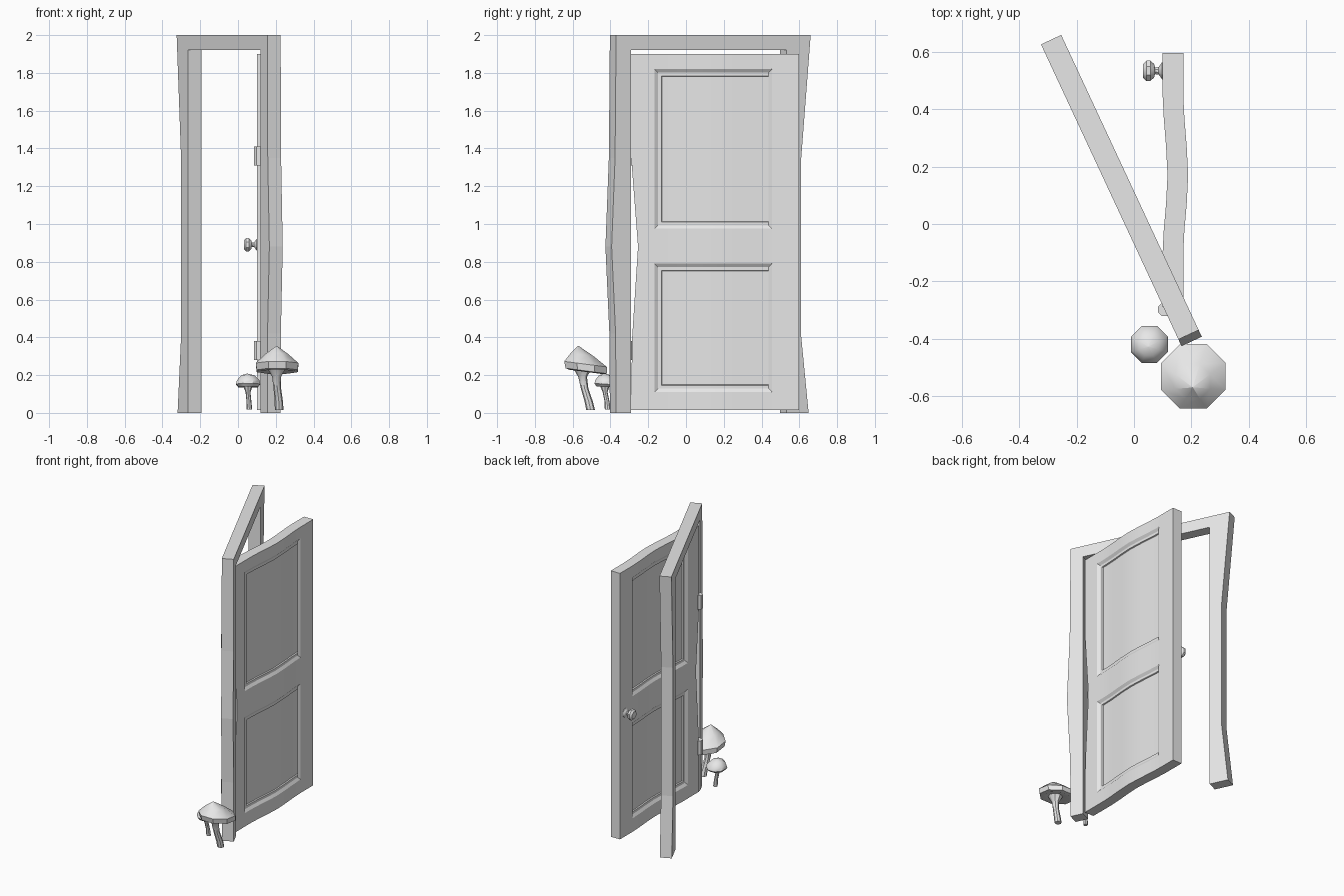
import bpy, bmesh
from math import sin, cos, pi, radians
from mathutils import Vector

if "Cube" in bpy.data.objects:
    bpy.data.objects.remove(bpy.data.objects["Cube"])

# one plain grey for every part
GREY = (0.8, 0.8, 0.8, 1)
grey = bpy.data.materials.new("plain_grey")
grey.use_nodes = True
grey.diffuse_color = GREY
next(n for n in grey.node_tree.nodes if n.type == 'BSDF_PRINCIPLED').inputs["Base Color"].default_value = GREY


def finish(bm, name, smooth=None):
    bmesh.ops.recalc_face_normals(bm, faces=bm.faces)
    mesh = bpy.data.meshes.new(name)
    bm.to_mesh(mesh)
    bm.free()
    mesh.materials.append(grey)
    ob = bpy.data.objects.new(name, mesh)
    bpy.context.collection.objects.link(ob)
    if smooth:
        bpy.ops.object.select_all(action='DESELECT')
        ob.select_set(True)
        bpy.context.view_layer.objects.active = ob
        bpy.ops.object.shade_smooth_by_angle(angle=radians(smooth))
    return ob


def interp(points, v):
    """Piecewise linear value through (position, value) points."""
    if v <= points[0][0]:
        return points[0][1]
    for (a, fa), (b, fb) in zip(points, points[1:]):
        if v <= b:
            return fa + (fb - fa) * (v - a) / (b - a)
    return points[-1][1]


def loft(name, rings, sides, along_x=False, tilt=0, turn=0, smooth=40):
    """Skin round rings given as (x, y, z, radius)."""
    bm = bmesh.new()
    loops = []
    for x, y, z, r in rings:
        loop = []
        for i in range(sides):
            a = turn + 2 * pi * i / sides
            u, v = r * cos(a), r * sin(a)
            p = (x, y + u, z + v) if along_x else (x + u, y + v, z + tilt * v)
            loop.append(bm.verts.new(p))
        loops.append(loop)
    for lo, hi in zip(loops, loops[1:]):
        for i in range(sides):
            j = (i + 1) % sides
            bm.faces.new((lo[i], lo[j], hi[j], hi[i]))
    bm.faces.new(loops[0])
    bm.faces.new(loops[-1])
    bmesh.ops.remove_doubles(bm, verts=bm.verts, dist=0.0005)
    return finish(bm, name, smooth)


# door frame: crooked arch outline extruded through its thickness
along = Vector((-0.422, 0.906, 0))
across = Vector((0.906, 0.422, 0))
corner = Vector((0.155, -0.403, 0))
outline = [(0, 0), (-0.003, 0.42), (-0.026, 0.88), (-0.006, 1.35), (0, 2),
           (1.137, 2), (1.08, 1.33), (1.08, 0.42), (1.125, 0),
           (0.995, 0), (0.995, 1.92), (0.088, 1.92), (0.088, 0)]
bm = bmesh.new()
face = bm.faces.new([bm.verts.new(corner + along * s + Vector((0, 0, z))) for s, z in outline])
out = bmesh.ops.extrude_face_region(bm, geom=[face])
bmesh.ops.translate(bm, vec=across * 0.078, verts=[v for v in out["geom"] if isinstance(v, bmesh.types.BMVert)])
finish(bm, "door_frame")

# door leaf: slab, cut into strips, panels inset on both sides, then warped
Y0, Y1, Z0, Z1, HALF = -0.29, 0.597, 0.015, 1.9, 0.036
PANEL_Y = (-0.167, 0.456)
PANELS_Z = ((0.11, 0.79), (0.975, 1.82))
bend = [(-0.1, 0), (-0.02, 0.004), (0.07, 0.012), (0.17, 0.017),
        (0.27, 0.012), (0.37, 0.004), (0.45, 0)]
hollow = [(0.1, 0), (0.4, 0.005), (0.88, 0.036), (1.35, 0)]

bm = bmesh.new()
bmesh.ops.create_cube(bm, size=1)
for v in bm.verts:
    v.co = (v.co.x * 2 * HALF, Y1 if v.co.y > 0 else Y0, Z1 if v.co.z > 0 else Z0)


def cut(axis, pos):
    point, normal = Vector(), Vector()
    point[axis], normal[axis] = pos, 1
    bmesh.ops.bisect_plane(bm, geom=bm.verts[:] + bm.edges[:] + bm.faces[:],
                           plane_co=point, plane_no=normal)


for y in PANEL_Y + tuple(p[0] for p in bend):
    cut(1, y)
for z in PANELS_Z[0] + PANELS_Z[1] + tuple(p[0] for p in hollow[1:]):
    cut(2, z)
bm.normal_update()


def in_panel(f):
    c = f.calc_center_median()
    return (abs(f.normal.x) > 0.9 and PANEL_Y[0] < c.y < PANEL_Y[1]
            and any(a < c.z < b for a, b in PANELS_Z))


panel = [f for f in bm.faces if in_panel(f)]
for width, depth in ((0.018, -0.012), (0.018, 0), (0.003, -0.008)):
    bmesh.ops.inset_region(bm, faces=panel, thickness=width, depth=depth, use_even_offset=True)
    bm.normal_update()
for v in bm.verts:
    if v.co.y < Y0 + 0.001:
        v.co.y += interp(hollow, v.co.z)
    v.co.x += 0.136 + interp(bend, v.co.y)
finish(bm, "door_leaf", 25)

# hinges
for name, z in (("lower_hinge", 0.28), ("upper_hinge", 1.31)):
    loft(name, [(0.108, -0.298, z, 0.026), (0.108, -0.298, z + 0.1, 0.026)], 8, turn=pi / 8, smooth=30)

# door knob, turned along x
knob = [(0.105, 0.034), (0.098, 0.032), (0.086, 0.014), (0.073, 0.013), (0.07, 0.026),
        (0.057, 0.038), (0.043, 0.038), (0.031, 0.025)]
loft("door_knob", [(x, 0.535, 0.89, r) for x, r in knob], 8, along_x=True, turn=pi / 8, smooth=35)

# large mushroom
loft("large_mushroom_cap",
     [(0.205, -0.54, 0.24, 0.03), (0.208, -0.53, 0.217, 0.095), (0.208, -0.528, 0.222, 0.118),
      (0.207, -0.532, 0.258, 0.122), (0.205, -0.55, 0.308, 0.066), (0.205, -0.57, 0.355, 0.001)],
     8, tilt=-0.13, turn=pi / 8)
loft("large_mushroom_stem",
     [(0.218, -0.505, 0.015, 0.023), (0.216, -0.515, 0.06, 0.022), (0.208, -0.537, 0.13, 0.02),
      (0.204, -0.547, 0.19, 0.023), (0.204, -0.548, 0.235, 0.048)], 8)

# small mushroom
loft("small_mushroom_cap",
     [(0.052, -0.43, 0.152, 0.02), (0.053, -0.422, 0.137, 0.056), (0.054, -0.42, 0.152, 0.07),
      (0.054, -0.42, 0.172, 0.064), (0.052, -0.424, 0.198, 0.038), (0.05, -0.428, 0.208, 0.001)],
     8, tilt=-0.06, turn=pi / 8)
loft("small_mushroom_stem",
     [(0.06, -0.415, 0.018, 0.015), (0.058, -0.418, 0.06, 0.013), (0.053, -0.428, 0.11, 0.013),
      (0.052, -0.43, 0.15, 0.028)], 8)
